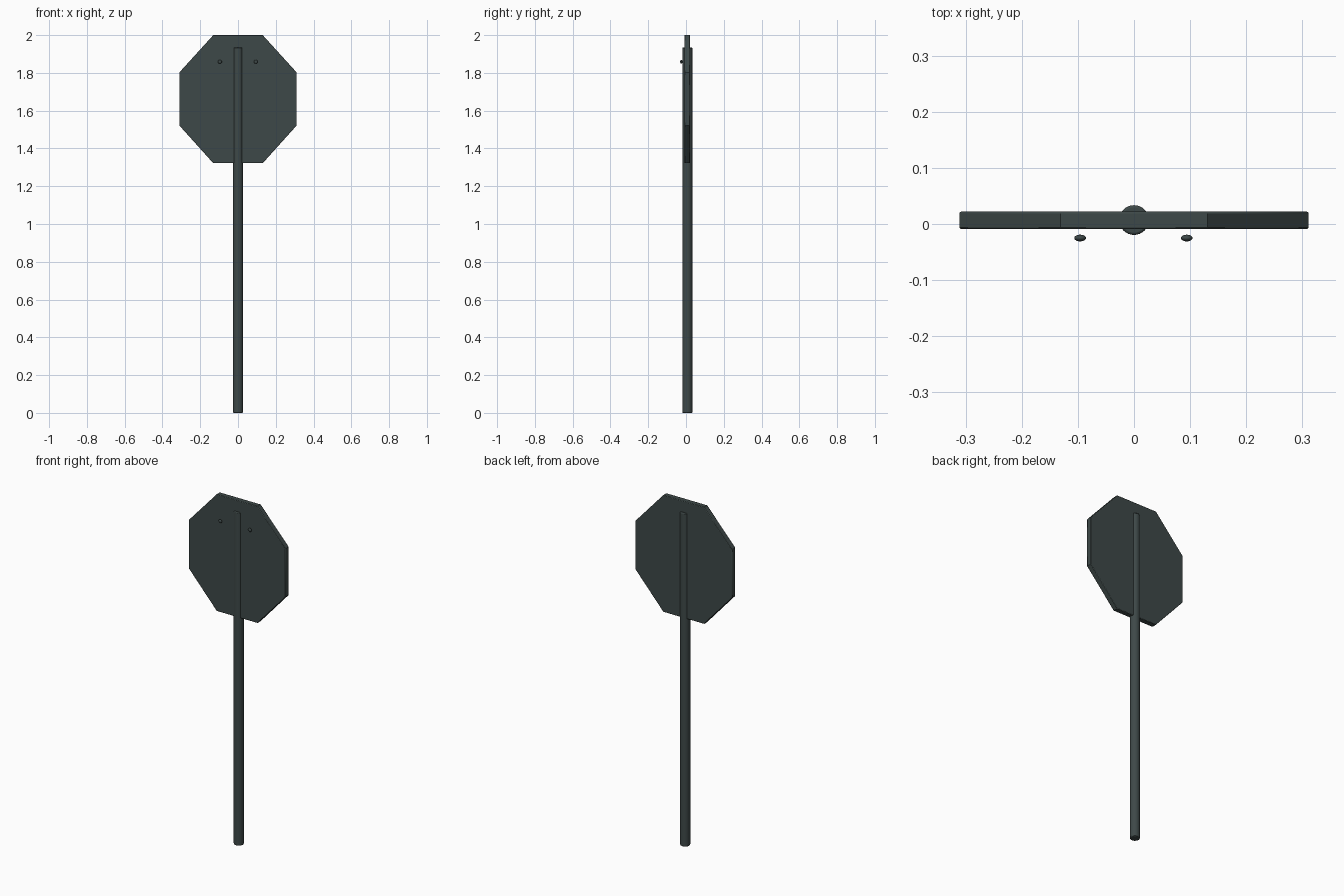
import bpy, bmesh, math
from mathutils import Matrix

if "Cube" in bpy.data.objects:
    bpy.data.objects.remove(bpy.data.objects["Cube"])

paint = bpy.data.materials.new("dark slate grey")
paint.diffuse_color = (0.048, 0.066, 0.065, 1)
paint.use_nodes = True
paint.node_tree.nodes["Principled BSDF"].inputs["Base Color"].default_value = paint.diffuse_color


def finish(name, bm, bevel=0.0, segments=2):
    """Turn a bmesh into a named object with softened edges."""
    bmesh.ops.recalc_face_normals(bm, faces=bm.faces)
    mesh = bpy.data.meshes.new(name)
    bm.to_mesh(mesh)
    bm.free()
    mesh.materials.append(paint)
    obj = bpy.data.objects.new(name, mesh)
    bpy.context.collection.objects.link(obj)
    if bevel:
        mod = obj.modifiers.new("soft edges", "BEVEL")
        mod.width = bevel
        mod.segments = segments
        mod.limit_method = "ANGLE"
        mod.angle_limit = math.radians(50)
    bpy.ops.object.select_all(action="DESELECT")
    obj.select_set(True)
    bpy.context.view_layer.objects.active = obj
    bpy.ops.object.shade_smooth_by_angle(angle=math.radians(35))
    return obj


# Round post
bm = bmesh.new()
bmesh.ops.create_cone(bm, cap_ends=True, segments=32, radius1=0.0265, radius2=0.0265,
                      depth=1.935, matrix=Matrix.Translation((0, 0.007, 0.9675)))
finish("post", bm, 0.004)

# Eight-sided sign plate, extruded from front to back
half = [(0.131, 1.322), (0.311, 1.522), (0.311, 1.802), (0.131, 2.0)]
outline = half + [(-x, z) for x, z in reversed(half)]
bm = bmesh.new()
face = bm.faces.new([bm.verts.new((x, -0.009, z)) for x, z in outline])
result = bmesh.ops.extrude_face_region(bm, geom=[face])
back = [v for v in result["geom"] if isinstance(v, bmesh.types.BMVert)]
bmesh.ops.translate(bm, verts=back, vec=(0, 0.031, 0))
finish("sign_plate", bm, 0.003)

# Flattened round bolt heads standing just off the plate front
for side, x in (("left", -0.096), ("right", 0.094)):
    bm = bmesh.new()
    place = Matrix.Translation((x, -0.025, 1.859)) @ Matrix.Diagonal((0.0105, 0.006, 0.0105, 1))
    bmesh.ops.create_uvsphere(bm, u_segments=20, v_segments=12, radius=1, matrix=place)
    finish(side + "_bolt", bm)
